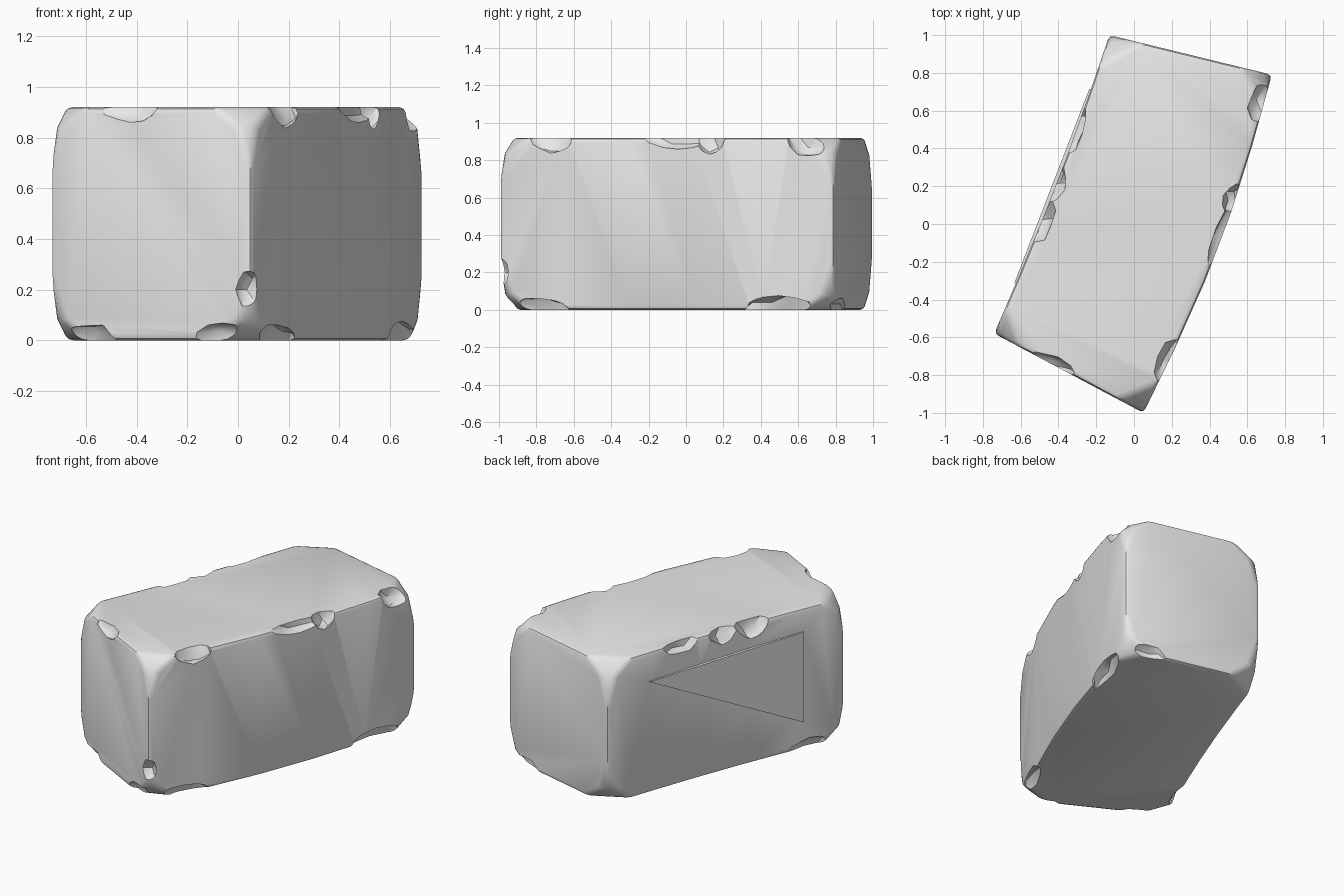
import bpy, bmesh, math, random
from mathutils import Vector, Matrix

random.seed(4)
cube = bpy.data.objects.get("Cube")
if cube:
    bpy.data.objects.remove(cube, do_unlink=True)

stone = bpy.data.materials.new("grey_stone")
stone.use_nodes = True
GREY = (0.8, 0.8, 0.8, 1)
stone.diffuse_color = GREY
stone.node_tree.nodes["Principled BSDF"].inputs["Base Color"].default_value = GREY

HEIGHT = 0.92
A, B, C, D = (Vector(p) for p in
              [(-0.74, -0.58, 0), (0.05, -1, 0), (0.73, 0.79, 0), (-0.13, 1, 0)])
CORNERS = [A, B, C, D]


def make_object(name, bm):
    bmesh.ops.recalc_face_normals(bm, faces=bm.faces)
    mesh = bpy.data.meshes.new(name)
    bm.to_mesh(mesh)
    bm.free()
    mesh.materials.append(stone)
    obj = bpy.data.objects.new(name, mesh)
    bpy.context.collection.objects.link(obj)
    return obj


def bowed(p, q, amount):
    """Points along a side, bowed outward by amount."""
    out = (q - p).cross(Vector((0, 0, 1))).normalized()
    return [p.lerp(q, t) + out * amount * math.sin(math.pi * t)
            for t in (0, 0.2, 0.4, 0.6, 0.8)]


# Block: skewed footprint with one bulging and one hollow long side
outline = [A] + bowed(B, C, 0.06) + [C] + bowed(D, A, -0.022)
bm = bmesh.new()
base = bm.faces.new([bm.verts.new(p) for p in outline])
top = bmesh.ops.extrude_face_region(bm, geom=[base])["geom"]
bmesh.ops.translate(bm, vec=(0, 0, HEIGHT),
                    verts=[v for v in top if isinstance(v, bmesh.types.BMVert)])
bmesh.ops.recalc_face_normals(bm, faces=bm.faces)


def cut_corner(p, along, up):
    """Slice one corner off with a plane through three edge points."""
    i, normal_z = p[0], p[1]
    corner = CORNERS[i] + Vector((0, 0, HEIGHT if normal_z < 0 else 0))
    to_prev = (CORNERS[i - 1] - CORNERS[i]).normalized()
    to_next = (CORNERS[(i + 1) % 4] - CORNERS[i]).normalized()
    a, b = corner + to_prev * along, corner + to_next * along
    c = corner + Vector((0, 0, normal_z * up))
    normal = (b - a).cross(c - a).normalized()
    if normal.dot(corner - a) < 0:
        normal.negate()
    cut = bmesh.ops.bisect_plane(bm, geom=bm.verts[:] + bm.edges[:] + bm.faces[:],
                                 plane_co=a, plane_no=normal, clear_outer=True)
    edges = [e for e in cut["geom_cut"] if isinstance(e, bmesh.types.BMEdge)]
    bmesh.ops.edgeloop_fill(bm, edges=edges)


# Worn corners: a steep and a shallow slice on each
for i in range(4):
    for z in (1, -1):
        wear = random.uniform(0.9, 1.1)
        cut_corner((i, z), 0.09 * wear, 0.26 * wear)
        cut_corner((i, z), 0.17 * wear, 0.13 * wear)

block = make_object("stone_block", bm)


def apply_modifier(mod):
    bpy.context.view_layer.objects.active = block
    bpy.ops.object.modifier_apply(modifier=mod.name)


def combine(other, operation):
    mod = block.modifiers.new("combine", 'BOOLEAN')
    mod.operation, mod.solver, mod.object = operation, 'EXACT', other
    apply_modifier(mod)
    bpy.data.objects.remove(other, do_unlink=True)


# Softened edges
bevel = block.modifiers.new("soft_edges", 'BEVEL')
bevel.width, bevel.segments = 0.024, 2
bevel.limit_method, bevel.angle_limit = 'ANGLE', math.radians(35)
apply_modifier(bevel)

# Raised triangular flake on the hollow side
inward = (A - D).cross(Vector((0, 0, 1))).normalized() * -1
tips = [D.lerp(A, t) + Vector((0, 0, z)) for t, z in
        [(0.18, 0.73), (0.83, 0.77), (0.83, 0.18)]]
bm = bmesh.new()
outer = [bm.verts.new(p + inward * 0.003) for p in tips]
inner = [bm.verts.new(p + inward * 0.08) for p in tips]
bm.faces.new(outer)
bm.faces.new(inner)
for i in range(3):
    j = (i + 1) % 3
    bm.faces.new([outer[i], outer[j], inner[j], inner[i]])
combine(make_object("side_flake", bm), 'UNION')


# Chips knocked out of the edges: side, position along it, height, length, depth
CHIPS = [
    (1, 0.16, HEIGHT, 0.13, 0.06), (1, 0.55, HEIGHT, 0.2, 0.05),
    (1, 0.64, HEIGHT, 0.09, 0.07), (1, 0.93, HEIGHT, 0.12, 0.08),
    (3, 0.32, HEIGHT, 0.14, 0.06), (3, 0.5, HEIGHT, 0.11, 0.07),
    (3, 0.62, HEIGHT, 0.13, 0.08), (0, 0.4, HEIGHT, 0.12, 0.045),
    (0, 0.18, 0, 0.13, 0.05), (0, 0.86, 0, 0.14, 0.05),
    (1, 0.12, 0, 0.18, 0.05), (1, 0.84, 0, 0.2, 0.06),
    (2, 0.15, 0, 0.14, 0.05), (3, 0.85, 0, 0.15, 0.05),
    (0, 1.0, 0.2, 0.07, 0.06),
]
for side, t, z, length, depth in CHIPS:
    p, q = CORNERS[side], CORNERS[(side + 1) % 4]
    direction = (q - p).normalized()
    out = direction.cross(Vector((0, 0, 1)))
    middle = p.lerp(q, t) + Vector((0, 0, z))
    if side == 1:
        middle += out * 0.06 * math.sin(math.pi * t)
    bm = bmesh.new()
    bmesh.ops.create_icosphere(bm, subdivisions=2, radius=1)
    for v in bm.verts:
        v.co *= random.uniform(0.88, 1.12)
    bmesh.ops.scale(bm, vec=(length, depth, depth * 1.3), verts=bm.verts)
    turn = Matrix.Rotation(math.atan2(direction.y, direction.x), 4, 'Z')
    bmesh.ops.transform(bm, matrix=Matrix.Translation(middle) @ turn, verts=bm.verts)
    combine(make_object("chip_cutter", bm), 'DIFFERENCE')

# Smooth shading with sharp breaks kept
block.data.materials.clear()
block.data.materials.append(stone)
bpy.ops.object.select_all(action='DESELECT')
block.select_set(True)
bpy.context.view_layer.objects.active = block
bpy.ops.object.shade_smooth_by_angle(angle=math.radians(30))
